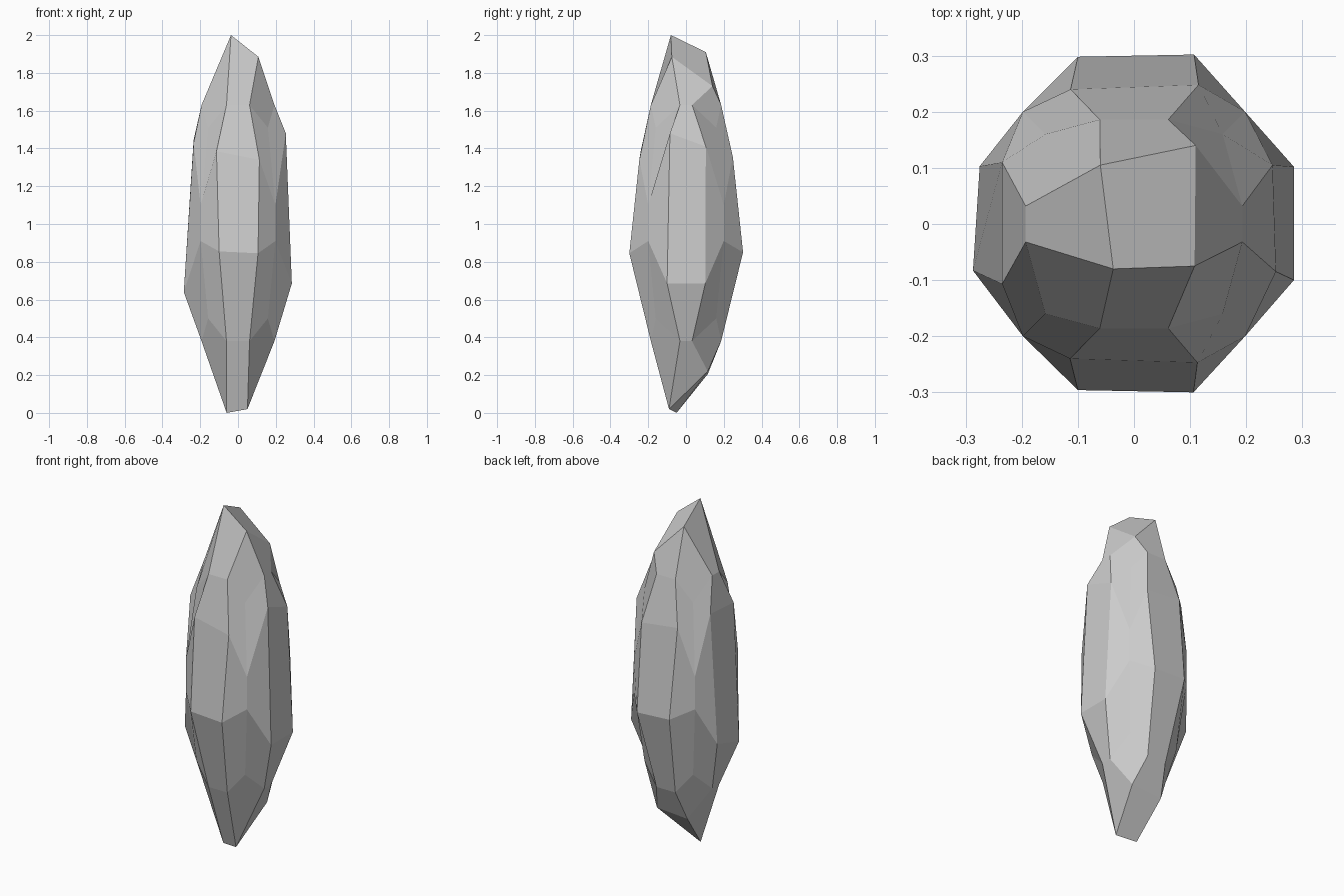
import bpy
import bmesh
from mathutils import Vector

cube = bpy.data.objects.get("Cube")
if cube:
    bpy.data.objects.remove(cube, do_unlink=True)

MIDDLE = 1.005  # height of the crystal's centre

# Uneven inner corners of each side: (fixed axis, fixed index, four points)
SIDES = [
    (2, 3, [(-.037, -.08, 2), (.108, -.075, 1.885), (-.06, .105, 1.91), (.11, .14, 1.73)]),
    (2, 0, [(-.06, -.05, 0), (.05, -.09, .02), (-.09, .115, .205), (.108, .115, .22)]),
    (1, 0, [(-.1, -.296, .855), (.106, -.3, .845), (-.114, -.24, 1.385), (.113, -.247, 1.34)]),
    (1, 3, [(-.1, .298, .86), (.107, .302, .85), (-.113, .24, 1.38), (.115, .248, 1.355)]),
    (0, 0, [(-.287, -.083, .64), (-.275, .103, .69), (-.235, -.107, 1.43), (-.235, .11, 1.445)]),
    (0, 3, [(.285, -.1, .685), (.285, .102, .685), (.253, -.085, 1.48), (.247, .105, 1.41)]),
]

# Regular half-extents of the rim points, by the axis the rim runs along
RIMS = {
    None: (.158, .16, .505),
    0: (.061, .186, .625),
    1: (.193, .032, .625),
    2: (.198, .2, .095),
}


def grid_key(axis, index, p, q):
    key = [p, q]
    key.insert(axis, index)
    return tuple(key)


def rim_point(key):
    inner = [axis for axis in range(3) if key[axis] in (1, 2)]
    half = RIMS[inner[0] if inner else None]
    point = Vector([h if n > 1 else -h for h, n in zip(half, key)])
    return point + Vector((0, 0, MIDDLE))


def build_crystal():
    bm = bmesh.new()
    verts = {}

    # Inner corners first, then the rims shared between sides
    for axis, index, points in SIDES:
        for n, point in enumerate(points):
            verts[grid_key(axis, index, 1 + n % 2, 1 + n // 2)] = bm.verts.new(point)

    def vert(key):
        if key not in verts:
            verts[key] = bm.verts.new(rim_point(key))
        return verts[key]

    # Three by three facets on each side
    for axis, index, _ in SIDES:
        for p in range(3):
            for q in range(3):
                ring = [(p, q), (p + 1, q), (p + 1, q + 1), (p, q + 1)]
                bm.faces.new([vert(grid_key(axis, index, *c)) for c in ring])

    bmesh.ops.recalc_face_normals(bm, faces=bm.faces)
    mesh = bpy.data.meshes.new("crystal")
    bm.to_mesh(mesh)
    bm.free()
    obj = bpy.data.objects.new("crystal", mesh)
    bpy.context.collection.objects.link(obj)
    return obj


def flat_material(name, color):
    mat = bpy.data.materials.new(name)
    mat.use_nodes = True
    mat.diffuse_color = color
    mat.node_tree.nodes["Principled BSDF"].inputs["Base Color"].default_value = color
    return mat


crystal = build_crystal()
crystal.data.materials.append(flat_material("stone grey", (.6, .6, .6, 1)))
